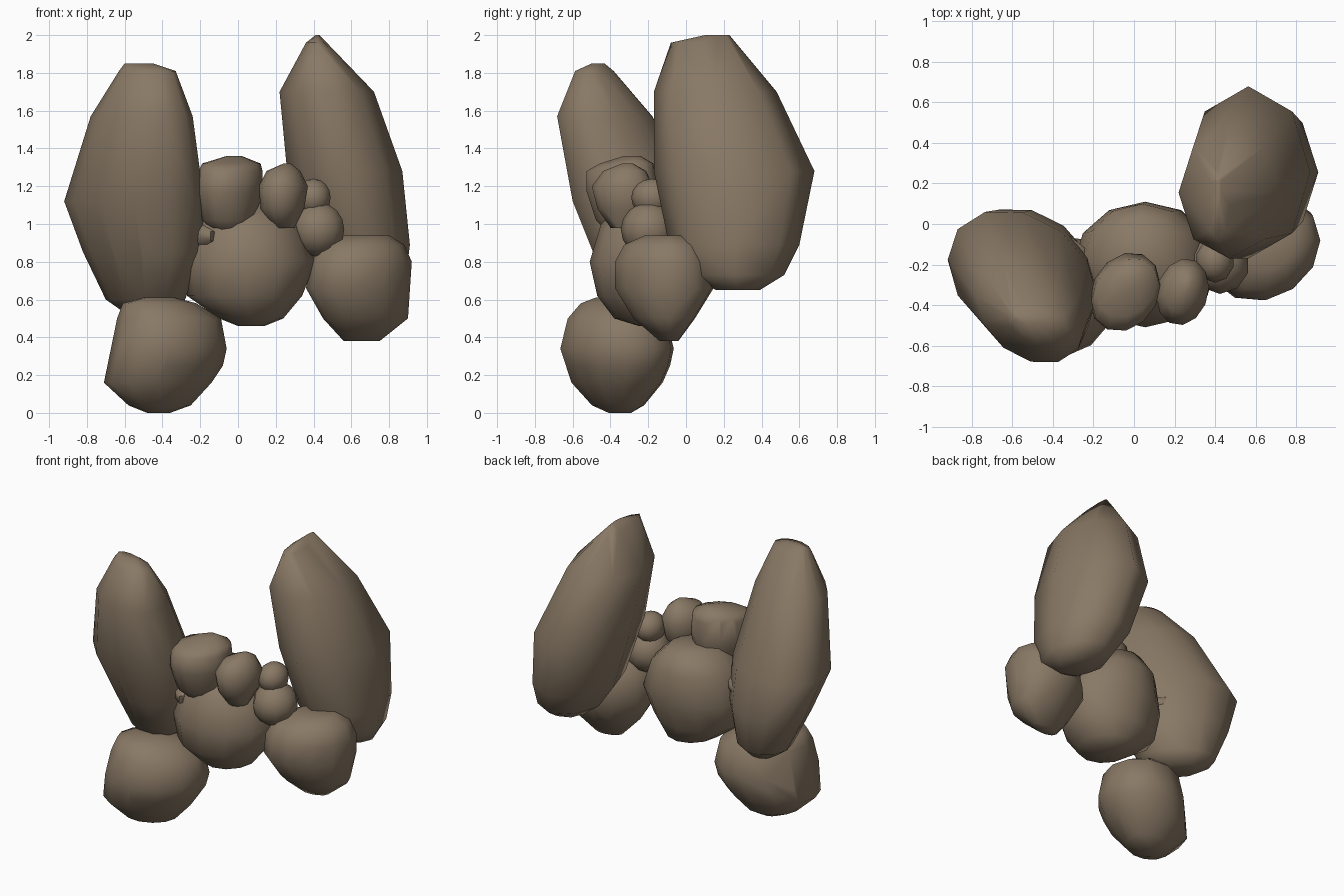
import bpy, bmesh, math

cube = bpy.data.objects.get("Cube")
if cube:
    bpy.data.objects.remove(cube)

# One matte brown for every stone
brown = bpy.data.materials.new("stone_brown")
brown.use_nodes = True
colour = (0.25, 0.19, 0.13, 1)
brown.diffuse_color = colour
shader = brown.node_tree.nodes["Principled BSDF"]
shader.inputs["Base Color"].default_value = colour
shader.inputs["Roughness"].default_value = 0.9


def finish(name, bm):
    """Wrap the points in a faceted convex skin and shade it smoothly."""
    hull = bmesh.ops.convex_hull(bm, input=bm.verts[:])
    loose = {v for v in hull["geom_interior"] if isinstance(v, bmesh.types.BMVert)}
    bmesh.ops.delete(bm, geom=list(loose), context="VERTS")
    bmesh.ops.dissolve_limit(bm, angle_limit=math.radians(2),
                             verts=bm.verts[:], edges=bm.edges[:])
    bmesh.ops.recalc_face_normals(bm, faces=bm.faces[:])
    mesh = bpy.data.meshes.new(name)
    bm.to_mesh(mesh)
    bm.free()
    mesh.materials.append(brown)
    obj = bpy.data.objects.new(name, mesh)
    bpy.context.collection.objects.link(obj)
    bpy.ops.object.select_all(action="DESELECT")
    obj.select_set(True)
    bpy.context.view_layer.objects.active = obj
    bpy.ops.object.shade_smooth_by_angle(angle=math.radians(62))
    return obj


def stone(name, sections, sides=12, skew=90):
    """Stack oval sections (height, left, right, front, back) into a stone."""
    bm = bmesh.new()
    for z, left, right, front, back in sections:
        for i in range(sides):
            turn = math.tau * i / sides
            across = math.cos(turn)
            along = math.cos(turn - math.radians(skew))
            bm.verts.new(((left + right) / 2 + across * (right - left) / 2,
                          (front + back) / 2 + along * (back - front) / 2, z))
    return finish(name, bm)


def pebble(name, centre, size):
    """Low-sided oval stone."""
    bm = bmesh.new()
    bmesh.ops.create_uvsphere(bm, u_segments=10, v_segments=8, radius=1)
    bmesh.ops.scale(bm, vec=size, verts=bm.verts)
    bmesh.ops.translate(bm, vec=centre, verts=bm.verts)
    return finish(name, bm)


# Two tall leaning slabs
stone("right_slab", [
    (.53, -.60, -.38, -.24, -.03),
    (.60, -.70, -.28, -.38, .05),
    (.85, -.82, -.19, -.50, .08),
    (1.12, -.92, -.18, -.61, .07),
    (1.57, -.78, -.24, -.69, -.17),
    (1.81, -.63, -.33, -.59, -.38),
    (1.85, -.60, -.45, -.50, -.43),
], skew=106)
stone("left_slab", [
    (.65, .60, .84, .16, .39),
    (.73, .49, .89, 0, .52),
    (.89, .38, .91, -.09, .60),
    (1.28, .26, .87, -.17, .68),
    (1.70, .22, .72, -.17, .48),
    (1.96, .36, .47, -.08, .26),
    (2.0, .41, .43, .10, .23),
], sides=8)

# Foot stones
stone("right_foot", [
    (0, -.48, -.36, -.41, -.29),
    (.04, -.58, -.25, -.50, -.22),
    (.16, -.71, -.14, -.61, -.12),
    (.25, -.69, -.08, -.64, -.08),
    (.34, -.67, -.06, -.67, -.06),
    (.50, -.64, -.09, -.63, -.10),
    (.58, -.61, -.22, -.56, -.20),
    (.61, -.50, -.33, -.48, -.32),
], skew=80)
stone("left_foot", [
    (.38, .56, .75, -.14, -.04),
    (.50, .45, .90, -.28, .05),
    (.66, .36, .91, -.38, .15),
    (.80, .38, .92, -.38, .13),
    (.89, .43, .88, -.33, .09),
    (.94, .54, .80, -.22, 0),
], skew=80)

# Body and head
stone("body", [
    (.46, 0, .14, -.25, -.10),
    (.50, -.10, .24, -.38, 0),
    (.62, -.27, .34, -.47, .06),
    (.80, -.30, .41, -.51, .11),
    (1.0, -.25, .33, -.45, .10),
    (1.12, -.13, .20, -.32, .03),
])
stone("head", [
    (.94, -.10, .05, -.40, -.25),
    (1.02, -.19, .10, -.48, -.18),
    (1.17, -.22, .13, -.53, -.14),
    (1.28, -.21, .13, -.53, -.16),
    (1.32, -.19, .12, -.46, -.17),
    (1.36, -.06, .02, -.33, -.24),
], skew=78)

# Small stones beside the head
stone("inner_small_stone", [
    (.98, .18, .30, -.40, -.27),
    (1.08, .12, .35, -.47, -.19),
    (1.20, .11, .37, -.50, -.17),
    (1.28, .15, .33, -.44, -.21),
    (1.32, .24, .28, -.34, -.28),
], skew=82)
pebble("outer_small_stone", (.425, -.195, .97), (.145, .15, .145))
pebble("upper_pebble", (.40, -.18, 1.14), (.095, .11, .1))
stone("neck_pebble", [
    (.86, -.28, -.18, -.33, -.17),
    (.91, -.35, -.11, -.44, -.06),
    (.96, -.35, -.11, -.44, -.06),
    (1.0, -.28, -.18, -.33, -.17),
], sides=8, skew=140)
